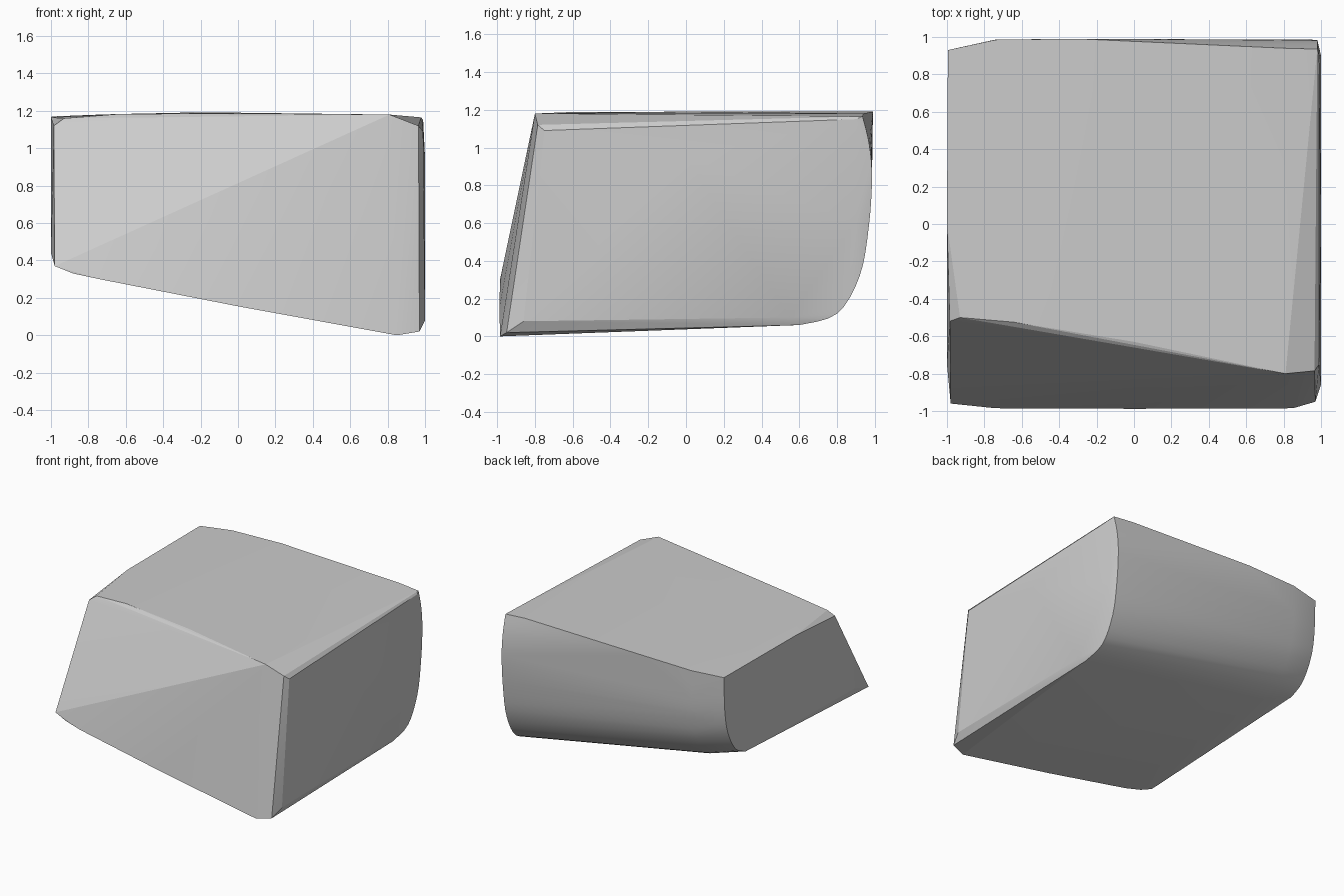
import bpy, bmesh

if "Cube" in bpy.data.objects:
    bpy.data.objects.remove(bpy.data.objects["Cube"])


def spline(pts, n=4):
    """Smooth (y, z) curve through the given points."""
    out = []
    for i in range(len(pts) - 1):
        p0, p1 = pts[max(i - 1, 0)], pts[i]
        p2, p3 = pts[i + 1], pts[min(i + 2, len(pts) - 1)]
        for k in range(n):
            t = k / n
            out.append(tuple(0.5 * (2 * b + (c - a) * t + (2 * a - 5 * b + 4 * c - d) * t * t
                                    + (3 * b - a - 3 * c + d) * t ** 3)
                             for a, b, c, d in zip(p0, p1, p2, p3)))
    return out + [pts[-1]]


# Rounded back edge, running from underside to top, at stations across the width
back_curves = [
    (-0.995, [(0.65, 0.46), (0.78, 0.53), (0.88, 0.70), (0.92, 0.90), (0.93, 1.17)]),
    (-0.74, [(0.60, 0.37), (0.80, 0.44), (0.92, 0.60), (0.97, 0.78), (0.985, 0.95), (0.985, 1.18)]),
    (0.98, [(0.60, 0.06), (0.80, 0.12), (0.92, 0.32), (0.968, 0.58), (0.985, 0.84), (0.97, 1.02), (0.935, 1.165)]),
]
points = [(x, y, z) for x, prof in back_curves for y, z in spline(prof)]

# Crown of the top and its back rim
points += [(-0.30, 0.99, 1.19), (0.80, 0.94, 1.18), (0.0, 0.0, 1.19)]
# Top front edge, left to right
points += [(-0.985, -0.52, 1.12), (-0.93, -0.50, 1.16), (-0.64, -0.525, 1.183),
           (0.0, -0.63, 1.187), (0.81, -0.80, 1.18), (0.965, -0.785, 1.12)]
# Bottom front edge, left to right
points += [(-0.98, -0.96, 0.37), (-0.88, -0.97, 0.33), (-0.74, -0.985, 0.30),
           (0.0, -0.988, 0.155), (0.85, -0.985, 0.0), (0.97, -0.95, 0.02)]
# Slight bulge of the two flanks
points += [(-1.0, -0.75, 0.44), (-1.0, 0.0, 1.165), (0.99, -0.75, 1.09), (0.99, 0.9, 1.15),
           (1.0, -0.86, 0.08), (1.0, 0.55, 0.10), (1.0, 0.0, 0.95), (1.0, 0.9, 0.6)]

# Wrap the edges in one convex skin
bm = bmesh.new()
for p in points:
    bm.verts.new(p)
res = bmesh.ops.convex_hull(bm, input=bm.verts[:])
loose = [v for v in bm.verts if not v.link_faces]
bmesh.ops.delete(bm, geom=loose, context='VERTS')
bmesh.ops.recalc_face_normals(bm, faces=bm.faces[:])
mesh = bpy.data.meshes.new("wedge_block")
bm.to_mesh(mesh)
bm.free()
block = bpy.data.objects.new("wedge_block", mesh)
bpy.context.collection.objects.link(block)

# Soft shading on the rounded back, crisp elsewhere
bpy.context.view_layer.objects.active = block
block.select_set(True)
bpy.ops.object.shade_smooth_by_angle(angle=0.25)
